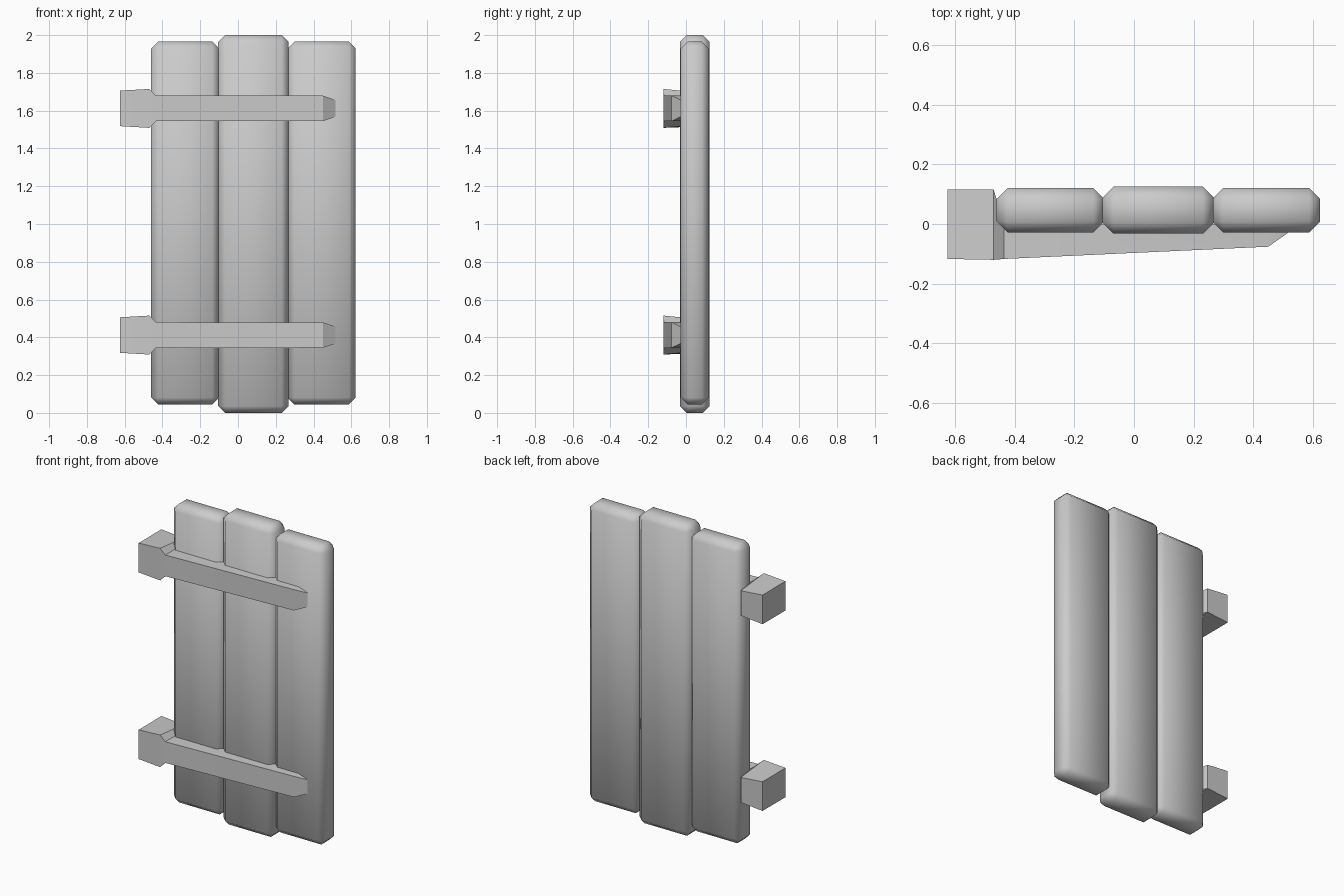
import bpy, bmesh, math

cube = bpy.data.objects.get("Cube")
if cube:
    bpy.data.objects.remove(cube, do_unlink=True)

grey = bpy.data.materials.new("plain grey")
grey.use_nodes = True
tone = (0.6, 0.6, 0.6, 1)
grey.diffuse_color = tone
grey.node_tree.nodes["Principled BSDF"].inputs["Base Color"].default_value = tone


def finish(bm, name, angle):
    bmesh.ops.recalc_face_normals(bm, faces=bm.faces)
    mesh = bpy.data.meshes.new(name)
    bm.to_mesh(mesh)
    bm.free()
    mesh.materials.append(grey)
    obj = bpy.data.objects.new(name, mesh)
    bpy.context.collection.objects.link(obj)
    bpy.ops.object.select_all(action="DESELECT")
    obj.select_set(True)
    bpy.context.view_layer.objects.active = obj
    bpy.ops.object.shade_smooth_by_angle(angle=math.radians(angle))
    return obj


def plank(name, low, high):
    """Board with chamfered edges between two opposite corners."""
    bm = bmesh.new()
    bmesh.ops.create_cube(bm, size=1)
    for v in bm.verts:
        v.co = [(a + b) / 2 + c * (b - a) for a, b, c in zip(low, high, v.co)]
    bmesh.ops.bevel(bm, geom=bm.edges[:], offset=0.036, segments=1,
                    affect="EDGES", profile=0.5)
    return finish(bm, name, 50)


def hinge(name, z):
    """Loft of the block, neck, tapering strap and pointed tip along x."""
    # x, front y, back y, half height at front, half height at back
    sections = [
        (-0.625, -0.117, 0.115, 0.094, 0.094),
        (-0.47, -0.12, 0.115, 0.103, 0.08),
        (-0.435, -0.117, 0.0, 0.068, 0.068),
        (0.45, -0.076, 0.0, 0.067, 0.067),
        (0.515, -0.03, 0.0, 0.045, 0.045),
    ]
    bm = bmesh.new()
    rings = []
    for x, front, back, hf, hb in sections:
        corners = [(front, -hf), (front, hf), (back, hb), (back, -hb)]
        rings.append([bm.verts.new((x, y, z + h)) for y, h in corners])
    for a, b in zip(rings, rings[1:]):
        for i in range(4):
            j = (i + 1) % 4
            bm.faces.new((a[i], a[j], b[j], b[i]))
    bm.faces.new(rings[0])
    bm.faces.new(rings[-1])
    return finish(bm, name, 25)


# Three upright boards, the middle one longer
plank("right_plank", (-0.46, -0.028, 0.045), (-0.1, 0.12, 1.965))
plank("middle_plank", (-0.105, -0.032, 0), (0.267, 0.125, 2))
plank("left_plank", (0.262, -0.028, 0.045), (0.623, 0.12, 1.965))

# Two strap hinges
hinge("upper_hinge", 1.612)
hinge("lower_hinge", 0.412)
